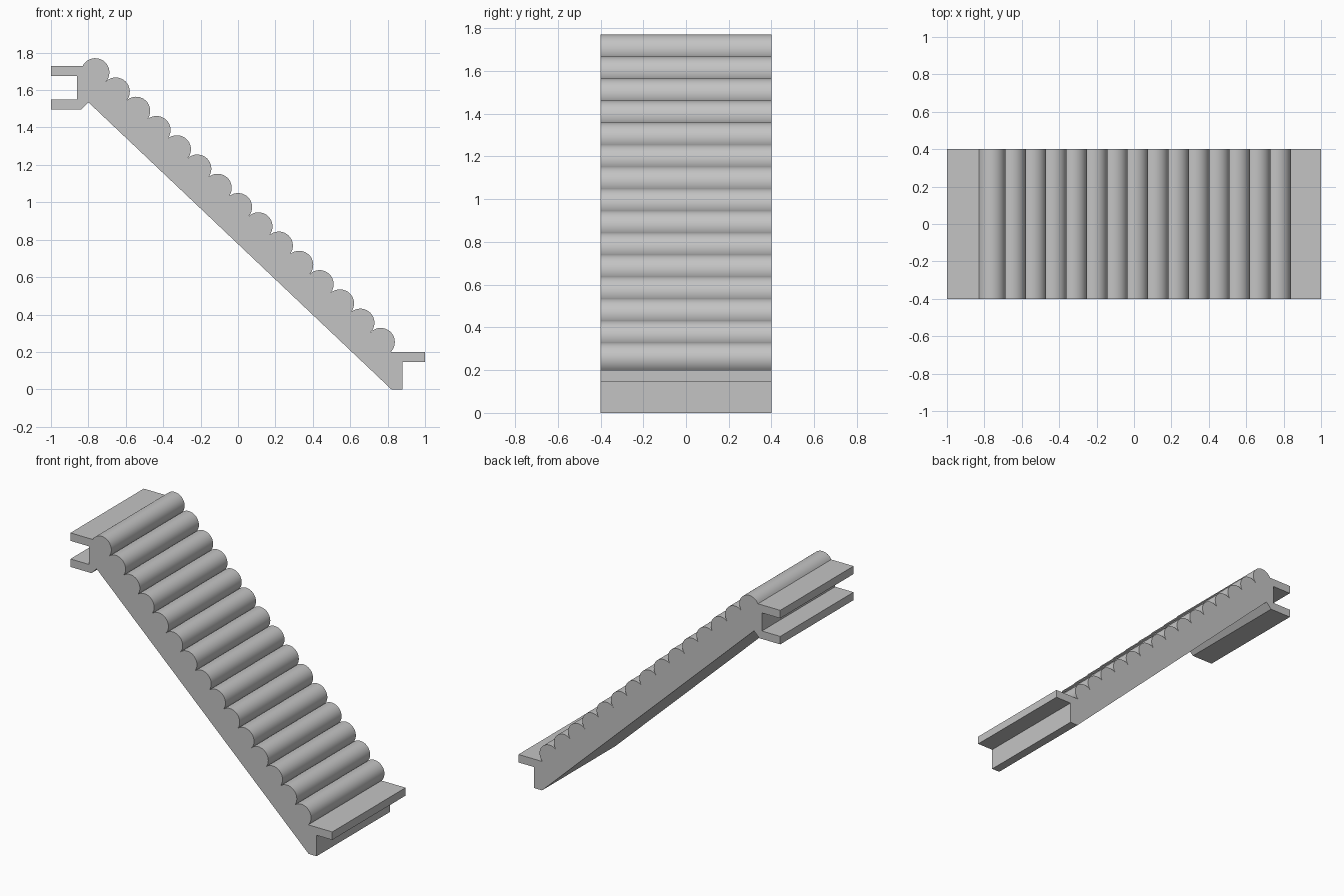
import bpy
import bmesh
from math import sin, cos, asin, atan2, pi, hypot

cube = bpy.data.objects.get("Cube")
if cube:
    bpy.data.objects.remove(cube, do_unlink=True)

HALF_WIDTH = 0.4
STEPS = 15
SEGMENTS = 20
FIRST = (-0.763, 1.695)   # centre of the top tread
LAST = (0.763, 0.253)     # centre of the bottom tread
UPPER_DECK, LOWER_DECK = 1.73, 0.20

# Concrete colour
concrete = bpy.data.materials.new("concrete_grey")
concrete.use_nodes = True
grey = (0.55, 0.55, 0.55, 1)
concrete.diffuse_color = grey
concrete.node_tree.nodes["Principled BSDF"].inputs["Base Color"].default_value = grey

# Rounded treads: half circles that touch along the slope
run = (LAST[0] - FIRST[0]) / (STEPS - 1)
rise = (LAST[1] - FIRST[1]) / (STEPS - 1)
radius = hypot(run, rise) / 2 + 0.0005
slope = atan2(rise, run)
profile = []
for i in range(STEPS):
    cx, cz = FIRST[0] + i * run, FIRST[1] + i * rise
    start, end = slope + pi, slope
    if i == 0:
        start = pi - asin((UPPER_DECK - cz) / radius)
    if i == STEPS - 1:
        end = asin((LOWER_DECK - cz) / radius)
    for k in range(SEGMENTS + 1):
        if k == 0 and i > 0:
            continue  # shared with the previous tread
        a = start + (end - start) * k / SEGMENTS
        profile.append((cx + radius * cos(a), cz + radius * sin(a)))

# Lower landing lip, sloping underside and forked upper landing
profile += [
    (1, LOWER_DECK), (1, 0.145), (0.88, 0.145), (0.88, 0), (0.82, 0),
    (-0.80, 1.535), (-0.84, 1.495), (-1, 1.495), (-1, 1.55),
    (-0.86, 1.55), (-0.86, 1.675), (-1, 1.675), (-1, UPPER_DECK),
]

# Extrude the side profile across the width
bm = bmesh.new()
side = bm.faces.new([bm.verts.new((x, -HALF_WIDTH, z)) for x, z in profile])
new = bmesh.ops.extrude_face_region(bm, geom=[side], use_keep_orig=True)["geom"]
bmesh.ops.translate(bm, vec=(0, 2 * HALF_WIDTH, 0),
                    verts=[v for v in new if isinstance(v, bmesh.types.BMVert)])
bmesh.ops.recalc_face_normals(bm, faces=bm.faces)
mesh = bpy.data.meshes.new("stair_flight")
bm.to_mesh(mesh)
bm.free()
mesh.materials.append(concrete)
stairs = bpy.data.objects.new("stair_flight", mesh)
bpy.context.collection.objects.link(stairs)

# Smooth treads, sharp corners
bpy.context.view_layer.objects.active = stairs
stairs.select_set(True)
bpy.ops.object.shade_smooth_by_angle(angle=0.5)
